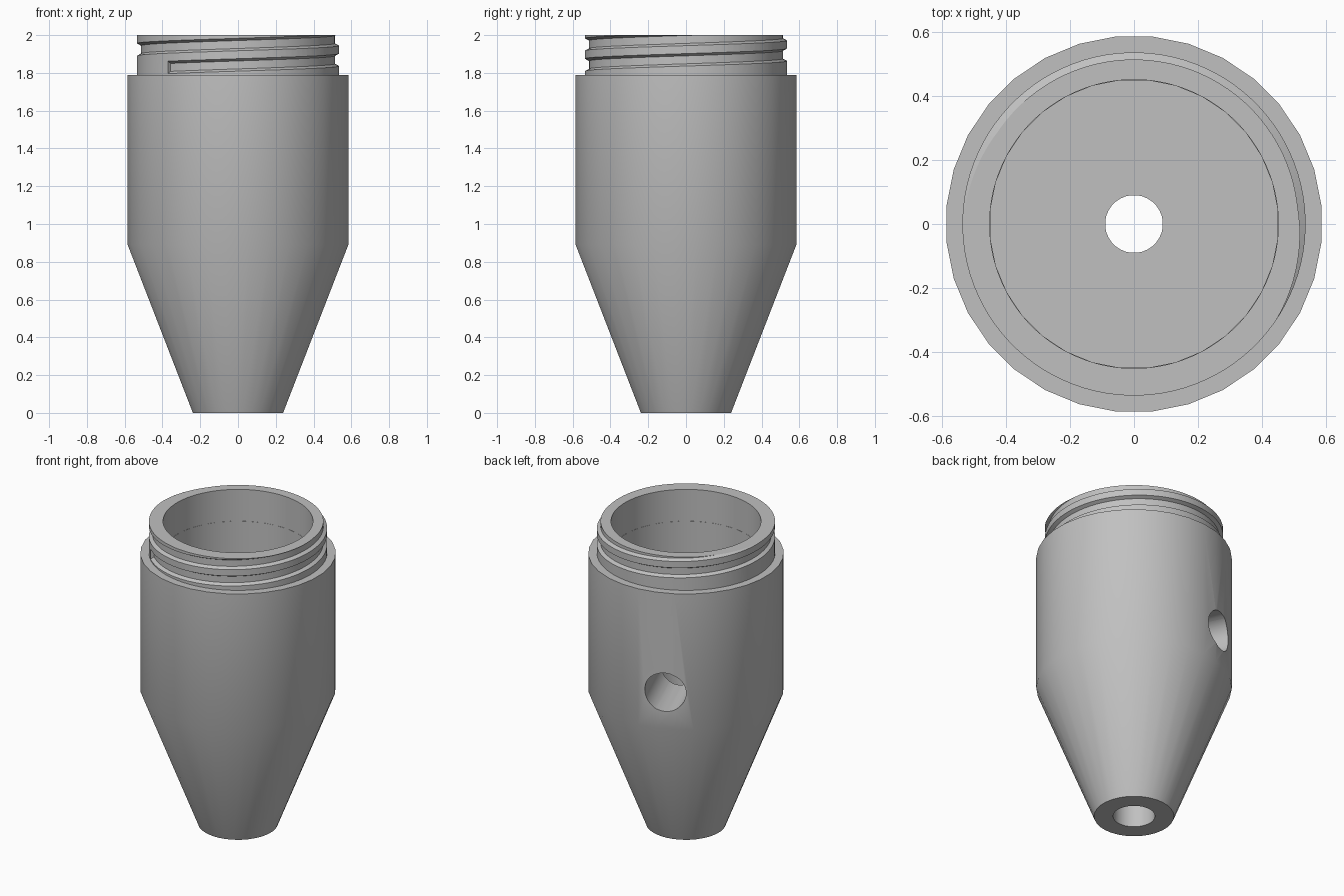
import bpy, bmesh, math
from mathutils import Matrix

cube = bpy.data.objects.get("Cube")
if cube:
    bpy.data.objects.remove(cube, do_unlink=True)

grey = bpy.data.materials.new("plain_grey")
grey.use_nodes = True
COLOR = (0.53, 0.53, 0.53, 1)
grey.diffuse_color = COLOR
grey.node_tree.nodes["Principled BSDF"].inputs["Base Color"].default_value = COLOR


def make_object(name, bm):
    bmesh.ops.recalc_face_normals(bm, faces=bm.faces)
    mesh = bpy.data.meshes.new(name)
    bm.to_mesh(mesh)
    bm.free()
    mesh.materials.append(grey)
    obj = bpy.data.objects.new(name, mesh)
    bpy.context.collection.objects.link(obj)
    return obj


def sweep(name, profile, steps, start, turn, rise=0.0, closed=True):
    """Sweep a closed (radius, z) profile round the z axis, rising if asked."""
    bm = bmesh.new()
    rings = []
    for i in range(steps if closed else steps + 1):
        a = start + turn * i / steps
        rings.append([bm.verts.new((r * math.cos(a), r * math.sin(a), z + rise * i / steps))
                      for r, z in profile])
    pairs = list(zip(rings, rings[1:]))
    if closed:
        pairs.append((rings[-1], rings[0]))
    else:
        bm.faces.new(rings[0])
        bm.faces.new(rings[-1])
    n = len(profile)
    for a, b in pairs:
        for j in range(n):
            k = (j + 1) % n
            bm.faces.new((a[j], a[k], b[k], b[j]))
    return make_object(name, bm)


def select(obj):
    bpy.ops.object.select_all(action='DESELECT')
    bpy.context.view_layer.objects.active = obj
    obj.select_set(True)


def cut(target, cutter):
    mod = target.modifiers.new("cut", 'BOOLEAN')
    mod.operation = 'DIFFERENCE'
    mod.solver = 'EXACT'
    mod.object = cutter
    select(target)
    bpy.ops.object.modifier_apply(modifier=mod.name)
    bpy.data.objects.remove(cutter, do_unlink=True)


TAU = 2 * math.pi
SHOULDER, FLOOR, BORE = 1.79, 1.35, 0.45

# Tapered body: outside wall, upper bore, small jet hole, lower chamber, outlet
body = sweep("body", [
    (0.24, 0), (0.587, 0.89), (0.587, SHOULDER), (BORE, SHOULDER),
    (BORE, FLOOR), (0.09, FLOOR), (0.09, 1.28), (0.2, 1.28),
    (0.2, 0.98), (0.126, 0.6), (0.126, 0)], 32, TAU / 64, TAU)

# Round side port, drilled into the lower chamber
bm = bmesh.new()
bmesh.ops.create_cone(bm, cap_ends=True, segments=40, radius1=0.127, radius2=0.127, depth=0.6)
bm.transform(Matrix.Rotation(math.radians(112.5), 4, 'Z')
             @ Matrix.Translation((0.4, 0, 1.132))
             @ Matrix.Rotation(math.pi / 2, 4, 'Y'))
cut(body, make_object("port_cutter", bm))

# Neck ring with a helical thread groove running out through the rim
neck = sweep("threaded_neck", [
    (BORE, SHOULDER), (0.535, SHOULDER), (0.535, 2), (BORE, 2)], 96, TAU / 192, TAU)
PITCH, TURNS, START_Z = 0.108, 2.2, 1.829
groove = [(0.513, -0.021), (0.535, -0.033), (0.56, -0.033),
          (0.56, 0.033), (0.535, 0.033), (0.513, 0.021)]
cutter = sweep("groove_cutter", [(r, START_Z + z) for r, z in groove], 212,
               math.radians(226), TAU * TURNS, PITCH * TURNS, closed=False)
cut(neck, cutter)

for part in (body, neck):
    select(part)
    bpy.ops.object.shade_smooth_by_angle(angle=math.radians(28))
